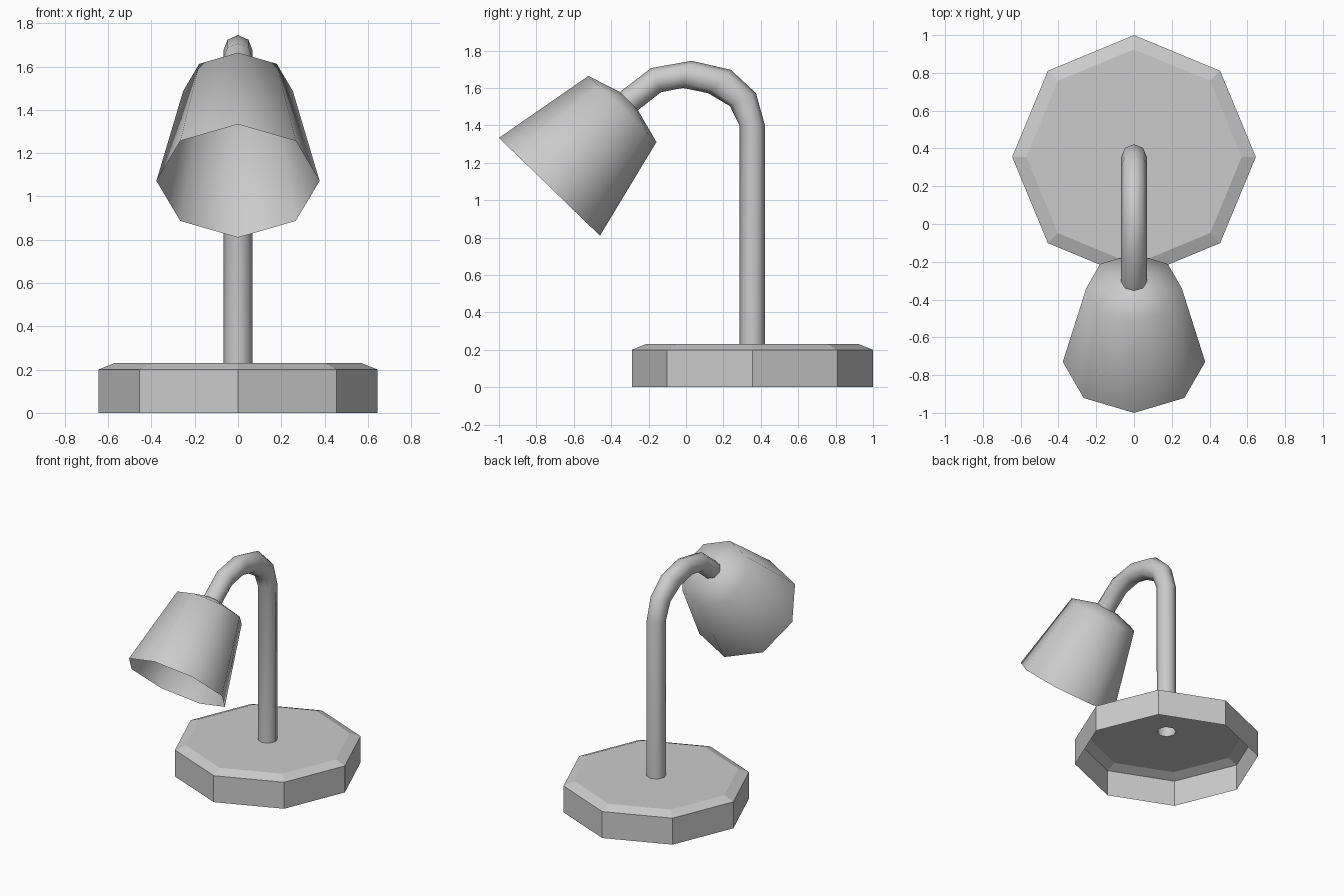
import bpy, bmesh
from math import cos, sin, pi
from mathutils import Vector

if "Cube" in bpy.data.objects:
    bpy.data.objects.remove(bpy.data.objects["Cube"])

SIDES = 8


def loft(name, rings, smooth):
    """Open shell through octagonal rings.
    Each ring: (outer (y, z), inner (y, z), half width in x)."""
    bm = bmesh.new()
    loops = []
    for a, b, w in rings:
        a, b = Vector((0, *a)), Vector((0, *b))
        mid, half = (a + b) / 2, (a - b) / 2
        loops.append([
            bm.verts.new(mid + half * cos(2 * pi * i / SIDES)
                         + Vector((w * sin(2 * pi * i / SIDES), 0, 0)))
            for i in range(SIDES)])
    for lo, hi in zip(loops, loops[1:]):
        for i in range(SIDES):
            j = (i + 1) % SIDES
            f = bm.faces.new((lo[j], lo[i], hi[i], hi[j]))
            f.smooth = smooth
    bm.normal_update()
    mesh = bpy.data.meshes.new(name)
    bm.to_mesh(mesh)
    bm.free()
    obj = bpy.data.objects.new(name, mesh)
    bpy.context.collection.objects.link(obj)
    return obj


def flat_ring(r, z, cy=0.355):
    return ((cy + r, z), (cy - r, z), r)


# Base: hollow underneath, chamfered rim, hole where the stem meets it
loft("base", [flat_ring(0.645, 0), flat_ring(0.645, 0.2),
              flat_ring(0.57, 0.23), flat_ring(0.068, 0.23)], False)

# Stem: straight post bending over into a gooseneck
R = 0.068
joint = ((-0.353, 1.578), (-0.257, 1.481), R)
loft("stem", [flat_ring(R, 0.23),
              ((0.422, 1.40), (0.285, 1.40), R),
              ((0.374, 1.572), (0.235, 1.503), R),
              ((0.24, 1.697), (0.118, 1.572), R),
              ((0.03, 1.745), (-0.016, 1.60), R),
              ((-0.187, 1.706), (-0.134, 1.577), R),
              joint], True)

# Shade: shallow cap flaring into an open cone
loft("shade", [((-1.0, 1.333), (-0.46, 0.81), 0.377),
               ((-0.522, 1.664), (-0.158, 1.311), 0.253),
               joint], True)
